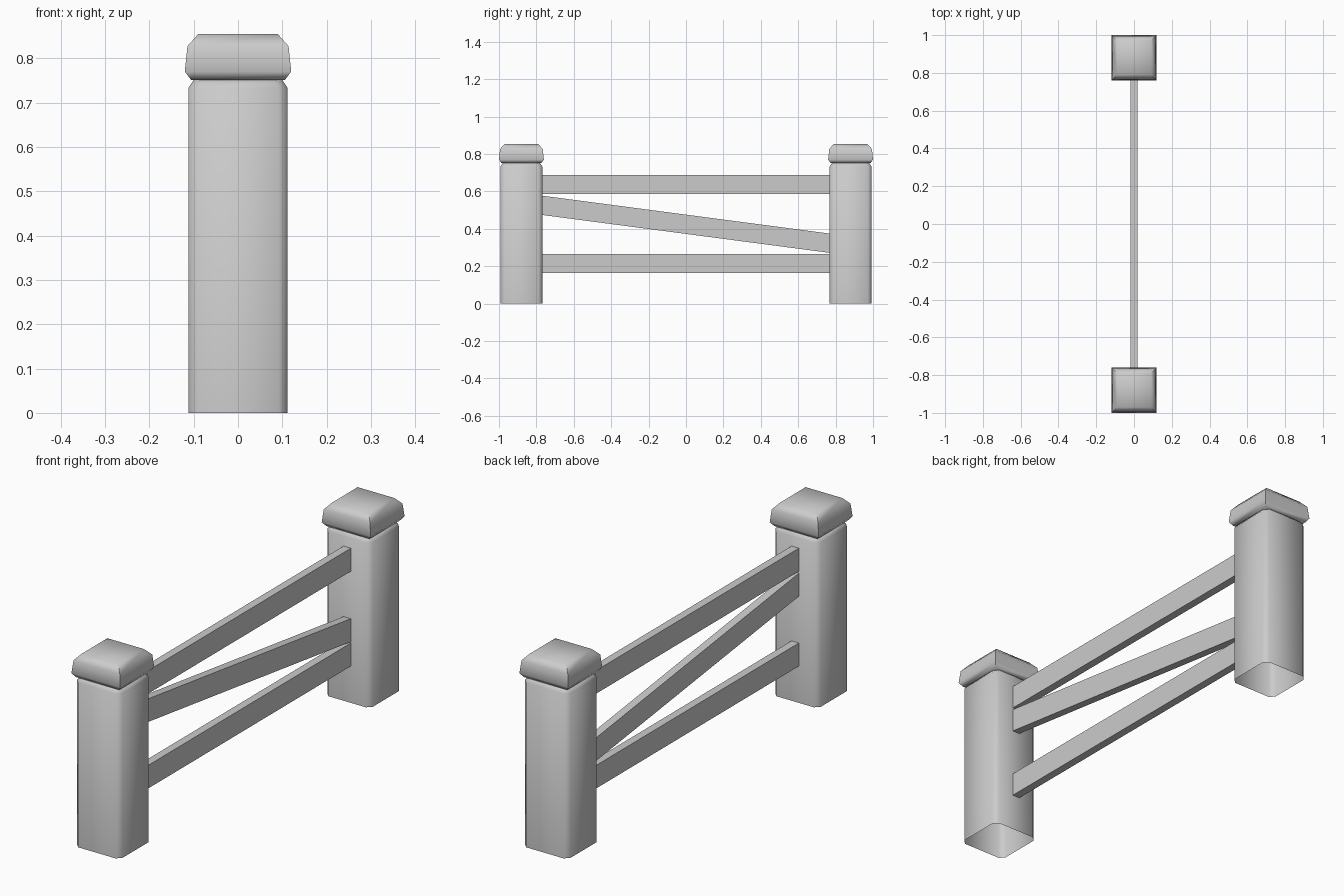
import bpy, bmesh, math

cube = bpy.data.objects.get("Cube")
if cube:
    bpy.data.objects.remove(cube, do_unlink=True)

grey = bpy.data.materials.new("light_grey")
grey.use_nodes = True
colour = (0.6, 0.6, 0.6, 1)
grey.diffuse_color = colour
grey.node_tree.nodes["Principled BSDF"].inputs["Base Color"].default_value = colour


def finish(name, bm, smooth):
    bmesh.ops.recalc_face_normals(bm, faces=bm.faces)
    mesh = bpy.data.meshes.new(name)
    bm.to_mesh(mesh)
    bm.free()
    mesh.materials.append(grey)
    obj = bpy.data.objects.new(name, mesh)
    bpy.context.collection.objects.link(obj)
    if smooth:
        bpy.ops.object.select_all(action="DESELECT")
        obj.select_set(True)
        bpy.context.view_layer.objects.active = obj
        bpy.ops.object.shade_smooth_by_angle(angle=math.radians(60))
    return obj


def section(half, chamfer):
    """Square outline, with cut corners if chamfer is above zero."""
    points = []
    for sx, sy in ((1, 1), (-1, 1), (-1, -1), (1, -1)):
        if chamfer:
            a = (sx * half, sy * (half - chamfer))
            b = (sx * (half - chamfer), sy * half)
            points += [a, b] if sx * sy > 0 else [b, a]
        else:
            points.append((sx * half, sy * half))
    return points


def loft(name, y, profile, chamfer=0, open_bottom=False):
    """Stack square sections given as (half width, height)."""
    bm = bmesh.new()
    rings = [[bm.verts.new((px, y + py, z)) for px, py in section(half, chamfer)]
             for half, z in profile]
    n = len(rings[0])
    for low, high in zip(rings, rings[1:]):
        for i in range(n):
            j = (i + 1) % n
            bm.faces.new((low[i], low[j], high[j], high[i]))
    bm.faces.new(rings[-1])
    if not open_bottom:
        bm.faces.new(rings[0][::-1])
    return finish(name, bm, True)


def rail(name, front_z, back_z, height=0.103, thick=0.018, reach=0.77):
    """Plank between the posts, with upright ends."""
    bm = bmesh.new()
    bmesh.ops.create_cube(bm, size=2)
    for v in bm.verts:
        middle = front_z if v.co.y < 0 else back_z
        v.co = (v.co.x * thick, v.co.y * reach, middle + v.co.z * height / 2)
    return finish(name, bm, False)


# Posts, hollow underneath, with overhanging caps
for side, y in (("front", -0.88), ("back", 0.88)):
    loft(side + "_post", y, [(0.112, 0), (0.112, 0.733), (0.099, 0.752)],
         chamfer=0.02, open_bottom=True)
    loft(side + "_post_cap", y,
         [(0.106, 0.751), (0.12, 0.77), (0.114, 0.827), (0.09, 0.854)])

# Rails
rail("top_rail", 0.637, 0.637)
rail("diagonal_rail", 0.526, 0.323)
rail("bottom_rail", 0.215, 0.215)
